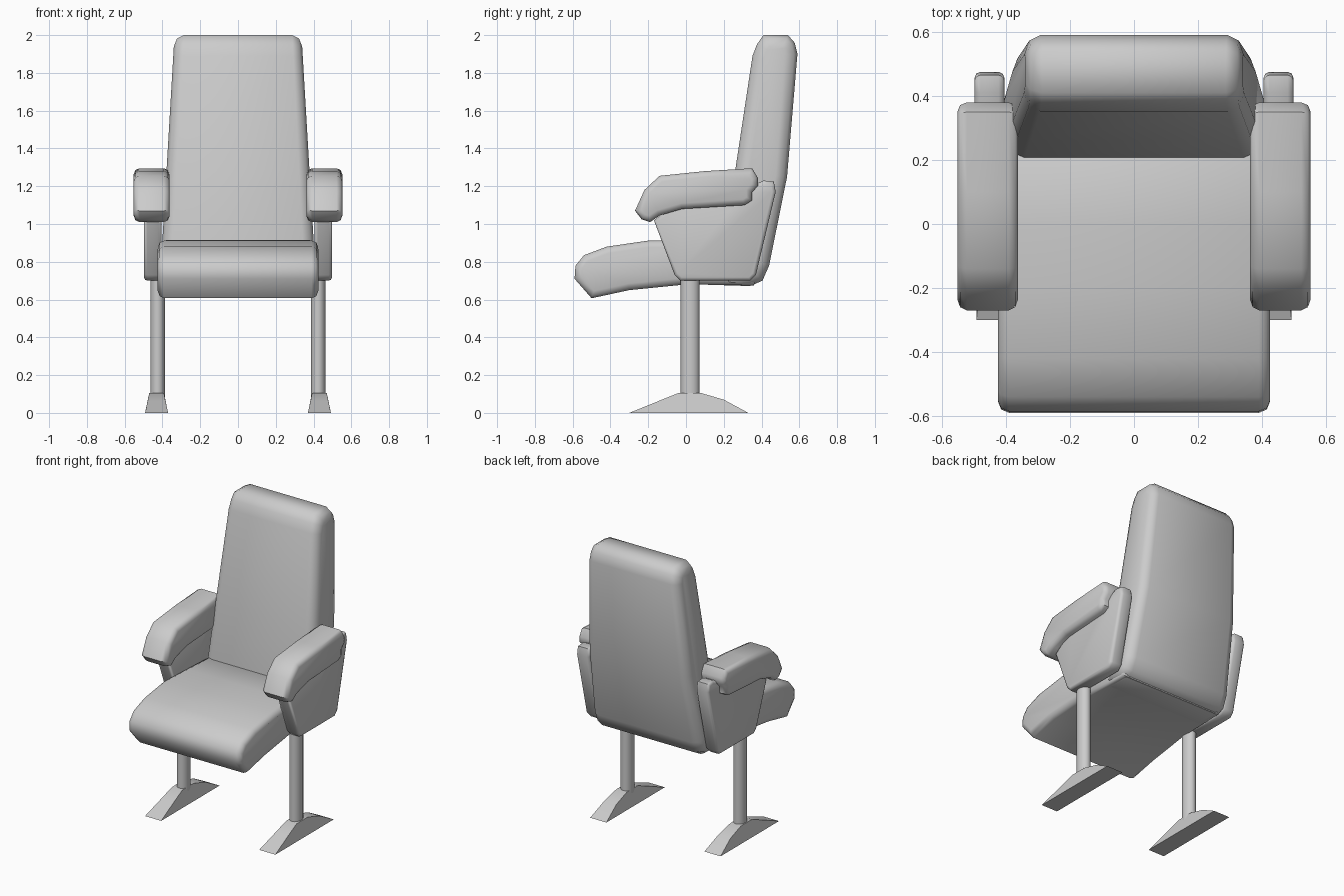
import bpy, bmesh, math
from mathutils import Vector

cube = bpy.data.objects.get("Cube")
if cube:
    bpy.data.objects.remove(cube)

grey = bpy.data.materials.new("soft_grey")
grey.use_nodes = True
colour = (0.6, 0.6, 0.6, 1)
grey.diffuse_color = colour
grey.node_tree.nodes["Principled BSDF"].inputs["Base Color"].default_value = colour


def finish(name, bm, angle):
    bmesh.ops.recalc_face_normals(bm, faces=bm.faces)
    mesh = bpy.data.meshes.new(name)
    bm.to_mesh(mesh)
    bm.free()
    ob = bpy.data.objects.new(name, mesh)
    bpy.context.collection.objects.link(ob)
    mesh.materials.append(grey)
    bpy.ops.object.select_all(action="DESELECT")
    ob.select_set(True)
    bpy.context.view_layer.objects.active = ob
    bpy.ops.object.shade_smooth_by_angle(angle=math.radians(angle))
    return ob


def slab(name, profile, x0, x1, round_edge=0.0, width=None, angle=50):
    """Side profile (y, z) extruded along x, with rounded rims and optional taper."""
    bm = bmesh.new()
    start = bm.faces.new([bm.verts.new((x0, y, z)) for y, z in profile])
    ext = bmesh.ops.extrude_face_region(bm, geom=[start], use_keep_orig=True)
    moved = [g for g in ext["geom"] if isinstance(g, bmesh.types.BMVert)]
    bmesh.ops.translate(bm, verts=moved, vec=Vector((x1 - x0, 0, 0)))
    bmesh.ops.recalc_face_normals(bm, faces=bm.faces)
    if round_edge:
        rims = [e for e in bm.edges if abs(e.verts[0].co.x - e.verts[1].co.x) < 1e-5]
        bmesh.ops.bevel(bm, geom=rims, offset=round_edge, segments=2, profile=0.5,
                        affect="EDGES", clamp_overlap=True)
    if width:
        mid = (x0 + x1) / 2
        for v in bm.verts:
            v.co.x = mid + (v.co.x - mid) * width(v.co)
    return finish(name, bm, angle)


# Cushions
seat = [(-0.59, 0.71), (-0.585, 0.78), (-0.54, 0.835), (-0.42, 0.88), (-0.2, 0.912),
        (0.0, 0.915), (0.27, 0.915), (0.4, 0.8), (0.36, 0.675), (0.0, 0.68),
        (-0.3, 0.65), (-0.5, 0.607)]
slab("seat_cushion", seat, -0.425, 0.425, 0.035,
     lambda p: 1 - 0.07 * max(0, min(1, (p.y + 0.2) / 0.4)))

back = [(0.41, 2.0), (0.54, 2.0), (0.575, 1.96), (0.59, 1.9), (0.535, 1.25), (0.44, 0.78),
        (0.405, 0.70), (0.34, 0.672), (0.2, 0.675), (0.205, 0.9), (0.26, 1.28),
        (0.352, 1.89), (0.375, 1.95)]
slab("backrest", back, -0.41, 0.41, 0.06,
     lambda p: 1 - 0.18 * max(0, (p.z - 0.75) / 1.25))

# Arms, legs and feet on both sides
panel = [(-0.17, 1.02), (-0.06, 0.73), (-0.03, 0.70), (0.34, 0.70), (0.37, 0.73),
         (0.475, 1.17), (0.465, 1.225), (0.41, 1.23), (0.3, 1.18), (0.0, 1.15)]
arm = [(-0.27, 1.07), (-0.235, 1.025), (-0.19, 1.01), (-0.14, 1.045), (-0.02, 1.08),
       (0.31, 1.10), (0.35, 1.125), (0.35, 1.17), (0.38, 1.2), (0.38, 1.245),
       (0.35, 1.295), (0.1, 1.28), (-0.14, 1.255), (-0.22, 1.18)]
foot = [(-0.3, 0), (-0.14, 0.065), (-0.04, 0.105), (0.08, 0.105), (0.2, 0.07), (0.33, 0)]

for side, label in ((1, "left"), (-1, "right")):
    slab(label + "_side_panel", panel, side * 0.405, side * 0.498, 0.018)
    slab(label + "_armrest", arm, side * 0.362, side * 0.552, 0.03)
    slab(label + "_foot", foot, side * 0.37, side * 0.492, 0,
         lambda p: 1 - 0.36 * min(1, p.z / 0.1), 40)
    bm = bmesh.new()
    bmesh.ops.create_cone(bm, cap_ends=True, segments=16, radius1=1, radius2=1, depth=1)
    for v in bm.verts:
        v.co = (side * 0.425 + v.co.x * 0.039, 0.022 + v.co.y * 0.05, 0.4 + v.co.z * 0.64)
    finish(label + "_leg_post", bm, 40)
